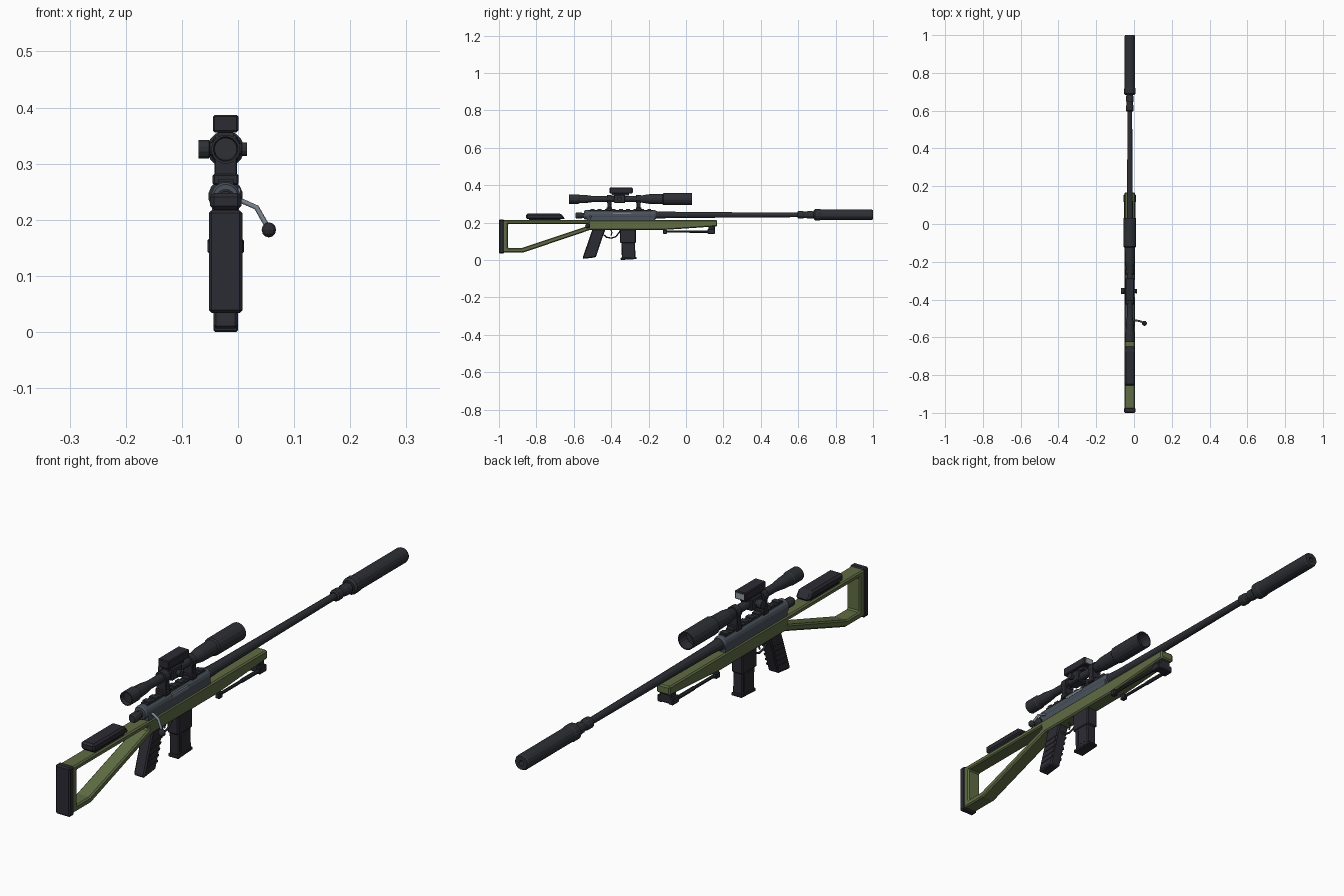
import bpy, bmesh, math
from mathutils import Vector, Matrix

if "Cube" in bpy.data.objects:
    bpy.data.objects.remove(bpy.data.objects["Cube"])

CX = -0.022  # the rifle's mid-plane (the bolt handle shifts it off x = 0)


def mat(name, rgb):
    m = bpy.data.materials.new(name)
    m.diffuse_color = (*rgb, 1)
    m.use_nodes = True
    m.node_tree.nodes["Principled BSDF"].inputs["Base Color"].default_value = m.diffuse_color
    return m


GREEN = mat("olive_green", (0.115, 0.15, 0.058))
BLACK = mat("black_polymer", (0.024, 0.024, 0.033))
DARK = mat("dark_gunmetal", (0.027, 0.029, 0.036))
STEEL = mat("blued_steel", (0.068, 0.085, 0.105))
BRIGHT = mat("bright_steel", (0.19, 0.22, 0.26))
GLASS = mat("lens_glass", (0.28, 0.33, 0.34))


def finish(name, bm, m, bevel=0):
    bmesh.ops.recalc_face_normals(bm, faces=bm.faces)
    me = bpy.data.meshes.new(name)
    bm.to_mesh(me)
    bm.free()
    me.materials.append(m)
    ob = bpy.data.objects.new(name, me)
    bpy.context.collection.objects.link(ob)
    if bevel:
        b = ob.modifiers.new("chamfer", 'BEVEL')
        b.width, b.segments, b.limit_method = bevel, 1, 'ANGLE'
        b.angle_limit = math.radians(25)
    return ob


def prism(name, loops, hw, m, bevel=0, x=CX):
    """Side profile (y, z), first loop outer and the rest holes, extruded along x."""
    bm = bmesh.new()
    edges = []
    for loop in loops:
        vs = [bm.verts.new((x - hw, y, z)) for y, z in loop]
        edges += [bm.edges.new((vs[i - 1], vs[i])) for i in range(len(vs))]
    if len(loops) == 1:
        bm.faces.new(vs)
    else:
        bmesh.ops.triangle_fill(bm, edges=edges, use_beauty=True)
    r = bmesh.ops.extrude_face_region(bm, geom=bm.faces[:], use_keep_orig=True)
    new = [v for v in r["geom"] if isinstance(v, bmesh.types.BMVert)]
    bmesh.ops.translate(bm, verts=new, vec=(2 * hw, 0, 0))
    return finish(name, bm, m, bevel)


def box(name, y0, y1, z0, z1, hw, m, bevel=0, x=CX):
    return prism(name, [[(y0, z0), (y1, z0), (y1, z1), (y0, z1)]], hw, m, bevel, x)


def lathe(name, prof, z, m, sides=16, x=CX, y=0, axis='Y'):
    """Revolve (along, radius) steps around the y axis or the x axis."""
    bm = bmesh.new()
    rings = []
    for a, r in prof:
        ring = []
        for i in range(sides):
            t = 2 * math.pi * (i + 0.5) / sides
            c, s = r * math.cos(t), r * math.sin(t)
            p = (x + c, y + a, z + s) if axis == 'Y' else (x + a, y + c, z + s)
            ring.append(bm.verts.new(p))
        rings.append(ring)
    for A, B in zip(rings, rings[1:]):
        for i in range(sides):
            bm.faces.new((A[i - 1], A[i], B[i], B[i - 1]))
    bm.faces.new(rings[0])
    bm.faces.new(rings[-1])
    return finish(name, bm, m)


def tube(name, pts, r, m):
    """Bent rod through the points."""
    cu = bpy.data.curves.new(name, 'CURVE')
    cu.dimensions, cu.bevel_depth, cu.bevel_resolution = '3D', r, 1
    cu.use_fill_caps = True
    sp = cu.splines.new('POLY')
    sp.points.add(len(pts) - 1)
    for p, co in zip(sp.points, pts):
        p.co = (*co, 1)
    tmp = bpy.data.objects.new(name + "_path", cu)
    me = bpy.data.meshes.new_from_object(tmp)
    bpy.data.objects.remove(tmp)
    me.materials.clear()
    me.materials.append(m)
    ob = bpy.data.objects.new(name, me)
    bpy.context.collection.objects.link(ob)


# stock with skeleton butt
prism("stock", [
    [(-0.98, 0.213), (0.167, 0.213), (0.167, 0.18), (-0.13, 0.16),
     (-0.515, 0.16), (-0.87, 0.04), (-0.98, 0.04)],
    [(-0.952, 0.193), (-0.53, 0.193), (-0.53, 0.18), (-0.878, 0.064), (-0.952, 0.064)]],
    0.028, GREEN, 0.005)
box("butt_pad", -1.0, -0.973, 0.034, 0.217, 0.03, BLACK, 0.005)
prism("cheek_rest", [[(-0.855, 0.218), (-0.645, 0.218), (-0.668, 0.248), (-0.855, 0.248)]],
      0.028, BLACK, 0.007)
box("cheek_rest_base", -0.84, -0.67, 0.208, 0.222, 0.022, BLACK)

# receiver, bolt and barrel
lathe("receiver", [(-0.545, 0.022), (-0.538, 0.026), (-0.168, 0.026), (-0.16, 0.022)], 0.241, STEEL, 16)
box("receiver_bed", -0.53, -0.165, 0.2, 0.238, 0.024, STEEL)
lathe("bolt_shroud", [(-0.592, 0.013), (-0.586, 0.017), (-0.56, 0.017), (-0.555, 0.014), (-0.53, 0.014)],
      0.238, DARK, 12)
prism("ejection_port", [[(-0.39, 0.246), (-0.295, 0.246), (-0.295, 0.257), (-0.39, 0.257)]],
      0.004, BRIGHT, 0, CX + 0.0225)
tube("bolt_handle", [(CX, -0.51, 0.236), (0.008, -0.51, 0.233), (0.033, -0.515, 0.222),
                     (0.054, -0.524, 0.185)], 0.005, BRIGHT)
bm = bmesh.new()
bmesh.ops.create_uvsphere(bm, u_segments=10, v_segments=6, radius=0.0135,
                          matrix=Matrix.Translation((0.055, -0.526, 0.182)))
finish("bolt_knob", bm, BLACK)
lathe("barrel", [(-0.17, 0.021), (-0.1, 0.018), (0.22, 0.015), (0.61, 0.0125)], 0.241, DARK, 12)
lathe("muzzle_brake", [(0.595, 0.015), (0.6, 0.021), (0.625, 0.021), (0.63, 0.018), (0.645, 0.018),
                       (0.65, 0.021), (0.675, 0.021), (0.68, 0.018), (0.70, 0.018)], 0.241, DARK, 12)
lathe("suppressor", [(0.683, 0.024), (0.69, 0.031), (0.715, 0.031), (0.722, 0.0285), (0.993, 0.0285),
                     (1.0, 0.025), (1.0, 0.009), (0.95, 0.009)], 0.242, DARK, 16)

# scope rail with teeth
box("scope_rail", -0.52, -0.18, 0.258, 0.268, 0.014, DARK)
for i in range(9):
    y = -0.51 + i * 0.038
    box(f"rail_tooth_{i}", y, y + 0.02, 0.266, 0.273, 0.014, DARK)

# scope
SZ = 0.326
lathe("scope_tube", [(-0.612, 0.02), (-0.625, 0.022), (-0.625, 0.026), (-0.575, 0.026), (-0.57, 0.023),
                     (-0.53, 0.021), (-0.49, 0.0155), (-0.26, 0.0155), (-0.2, 0.026), (-0.125, 0.028),
                     (-0.12, 0.033), (0.032, 0.033), (0.032, 0.029), (-0.01, 0.028)], SZ, DARK, 16)
for n, y in (("rear", -0.41), ("front", -0.253)):
    lathe(f"{n}_scope_ring", [(-0.013, 0.023), (0.013, 0.023)], SZ, BLACK, 12, y=y)
    box(f"{n}_ring_post", y - 0.011, y + 0.011, 0.272, SZ - 0.01, 0.02, BLACK, 0.002)
    box(f"{n}_ring_clamp", y - 0.015, y + 0.015, 0.262, 0.282, 0.023, BLACK, 0.003)
box("turret_block", -0.385, -0.325, 0.304, 0.35, 0.022, DARK, 0.004)
lathe("left_turret", [(-0.048, 0.017), (-0.03, 0.017), (-0.028, 0.013), (0, 0.013)], SZ, DARK, 12,
      y=-0.355, axis='X')
lathe("right_turret", [(0, 0.01), (0.027, 0.01), (0.029, 0.0125), (0.038, 0.0125)], SZ, DARK, 12,
      y=-0.355, axis='X')

# compact sight on top of the scope
box("top_sight_mount", -0.395, -0.305, 0.345, 0.36, 0.014, DARK)
box("top_sight", -0.408, -0.286, 0.356, 0.387, 0.0225, BLACK, 0.003)
box("top_sight_lens", -0.288, -0.284, 0.361, 0.382, 0.017, GLASS)

# pistol grip with ribs
prism("pistol_grip", [[(-0.5, 0.165), (-0.43, 0.165), (-0.445, 0.125), (-0.482, 0.014),
                       (-0.552, 0.006), (-0.55, 0.02)]], 0.022, BLACK, 0.005)
for i in range(5):
    z = 0.035 + i * 0.02
    y = -0.475 + i * 0.0067
    prism(f"grip_rib_{i}", [[(y - 0.056, z), (y + 0.001, z + 0.004), (y + 0.003, z + 0.011),
                             (y - 0.054, z + 0.007)]], 0.0235, BLACK)

# trigger and guard
tube("trigger_guard", [(CX, -0.44, 0.135), (CX, -0.425, 0.122), (CX, -0.4, 0.117), (CX, -0.375, 0.125),
                       (CX, -0.355, 0.15), (CX, -0.35, 0.162)], 0.004, BLACK)
tube("trigger", [(CX, -0.402, 0.163), (CX, -0.396, 0.145), (CX, -0.402, 0.13)], 0.0035, DARK)

# magazine
box("magazine_well", -0.353, -0.268, 0.09, 0.165, 0.023, BLACK, 0.004)
prism("magazine", [[(-0.346, 0.1), (-0.273, 0.1), (-0.27, 0.01), (-0.343, 0.01)]], 0.02, BLACK, 0.004)
prism("magazine_base", [[(-0.35, 0.0), (-0.264, 0.005), (-0.264, 0.016), (-0.35, 0.013)]],
      0.022, BLACK, 0.003)
for i in range(3):
    y = -0.334 + i * 0.021
    box(f"magazine_rib_{i}", y, y + 0.01, 0.022, 0.082, 0.0215, BLACK)

# folded bipod
box("bipod_block", 0.12, 0.155, 0.142, 0.185, 0.024, BLACK, 0.004)
for n, s in (("left", -1), ("right", 1)):
    x = CX + s * 0.023
    box(f"{n}_bipod_hinge", 0.115, 0.155, 0.14, 0.166, 0.0095, BLACK, 0.003, x)
    lathe(f"{n}_bipod_leg", [(-0.11, 0.006), (0.02, 0.006), (0.02, 0.0075), (0.13, 0.0075)],
          0.152, DARK, 8, x=x)
    box(f"{n}_bipod_foot", -0.124, -0.102, 0.14, 0.163, 0.0095, BLACK, 0.003, x)
